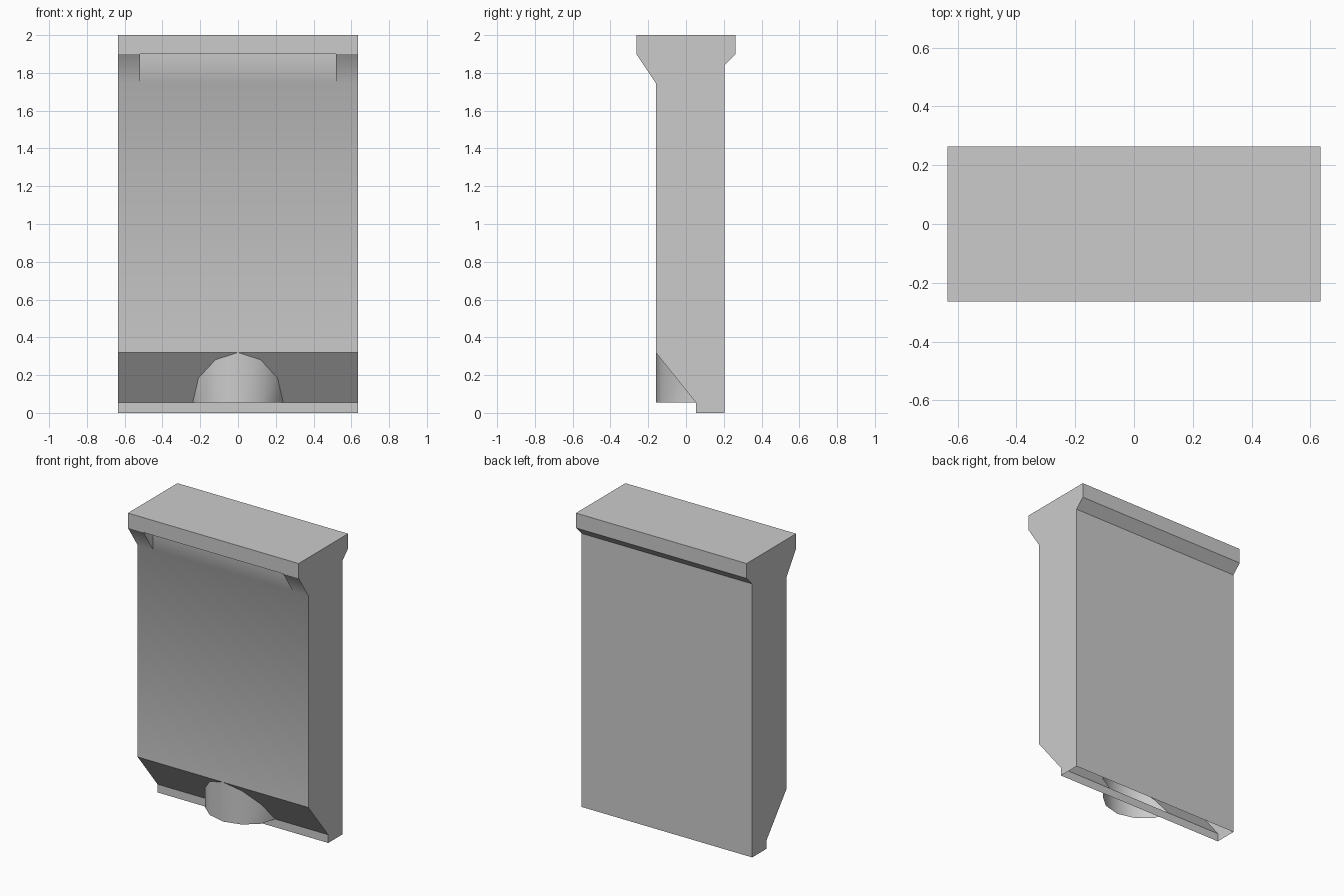
import bpy, bmesh

if "Cube" in bpy.data.objects:
    bpy.data.objects.remove(bpy.data.objects["Cube"])

grey = bpy.data.materials.new("grey")
grey.diffuse_color = (0.6, 0.6, 0.6, 1)
grey.use_nodes = True
grey.node_tree.nodes["Principled BSDF"].inputs["Base Color"].default_value = grey.diffuse_color

W, R = 0.635, 0.52                 # half widths of the body and the grip recess
Z_LIP, Z_FRONT, Z_SLOPE, Z_STEP = 1.9, 1.745, 0.32, 0.055
Y_LIP, Y_FRONT, Y_STEP, Y_BACK = -0.263, -0.16, 0.052, 0.203

# Half of the spout outline from side to middle: (x, z) on the lower slope
ARCH = [(0.24, Z_STEP), (0.209, 0.185), (0.12, 0.281), (0, Z_SLOPE)]


def slope_y(z):
    t = (Z_SLOPE - z) / (Z_SLOPE - Z_STEP)
    return Y_FRONT + t * (Y_STEP - Y_FRONT)


def make_object(name, faces):
    """Shell from polygons that share corners."""
    bm = bmesh.new()
    corners = {}

    def vert(p):
        key = tuple(round(c, 4) for c in p)
        if key not in corners:
            corners[key] = bm.verts.new(key)
        return corners[key]

    for f in faces:
        bm.faces.new([vert(p) for p in f])
    bmesh.ops.recalc_face_normals(bm, faces=bm.faces)
    me = bpy.data.meshes.new(name)
    bm.to_mesh(me)
    bm.free()
    me.materials.append(grey)
    ob = bpy.data.objects.new(name, me)
    bpy.context.collection.objects.link(ob)
    bpy.ops.object.select_all(action='DESELECT')
    ob.select_set(True)
    bpy.context.view_layer.objects.active = ob
    bpy.ops.object.shade_smooth_by_angle(angle=0.62)
    return ob


def band(a, b):
    """Full-width strip between two (y, z) profile points."""
    return [(-W, *a), (W, *a), (W, *b), (-W, *b)]


# Side profile, from the front bottom, up the front and down the back
profile = [(Y_STEP, 0), (Y_STEP, Z_STEP), (Y_FRONT, Z_SLOPE), (Y_FRONT, Z_FRONT),
           (Y_LIP, Z_LIP), (Y_LIP, 2), (0.263, 2), (0.263, 1.9),
           (Y_BACK, 1.84), (Y_BACK, 0)]

# Lip, top, back and the bottom step; the underside is open
body = [band(profile[i], profile[i + 1]) for i in (0, 4, 5, 6, 7, 8)]

# Front panel running up behind the lip inside the recess
body.append([(x, Y_FRONT, z) for x, z in (
    (-W, Z_SLOPE), (0, Z_SLOPE), (W, Z_SLOPE), (W, Z_FRONT), (R, Z_FRONT),
    (R, Z_LIP), (-R, Z_LIP), (-R, Z_FRONT), (-W, Z_FRONT))])
# Recess ceiling
body.append([(-R, Y_LIP, Z_LIP), (R, Y_LIP, Z_LIP),
             (R, Y_FRONT, Z_LIP), (-R, Y_FRONT, Z_LIP)])

for s in (-1, 1):
    # Side wall
    body.append([(s * W, y, z) for y, z in profile])
    # Slope below the lip, beside the recess, and the recess cheek
    body.append([(s * R, Y_FRONT, Z_FRONT), (s * W, Y_FRONT, Z_FRONT),
                 (s * W, Y_LIP, Z_LIP), (s * R, Y_LIP, Z_LIP)])
    body.append([(s * R, Y_FRONT, Z_FRONT), (s * R, Y_LIP, Z_LIP),
                 (s * R, Y_FRONT, Z_LIP)])
    # Lower slope cut around the spout
    body.append([(s * W, Y_FRONT, Z_SLOPE), (s * W, Y_STEP, Z_STEP)]
                + [(s * x, slope_y(z), z) for x, z in ARCH])
make_object("dispenser_body", body)

# Rounded spout wall, open below
outline = [(-x, z) for x, z in ARCH] + [(x, z) for x, z in ARCH[-2::-1]]
spout = []
for (x0, z0), (x1, z1) in zip(outline, outline[1:]):
    y0, y1 = slope_y(z0), slope_y(z1)
    loop = [(x0, y0, Z_STEP), (x1, y1, Z_STEP), (x1, y1, z1), (x0, y0, z0)]
    spout.append(list(dict.fromkeys(loop)))
spout_ob = make_object("spout", spout)
# Face the wall outwards
if spout_ob.data.polygons[2].normal.y > 0:
    spout_ob.data.flip_normals()
